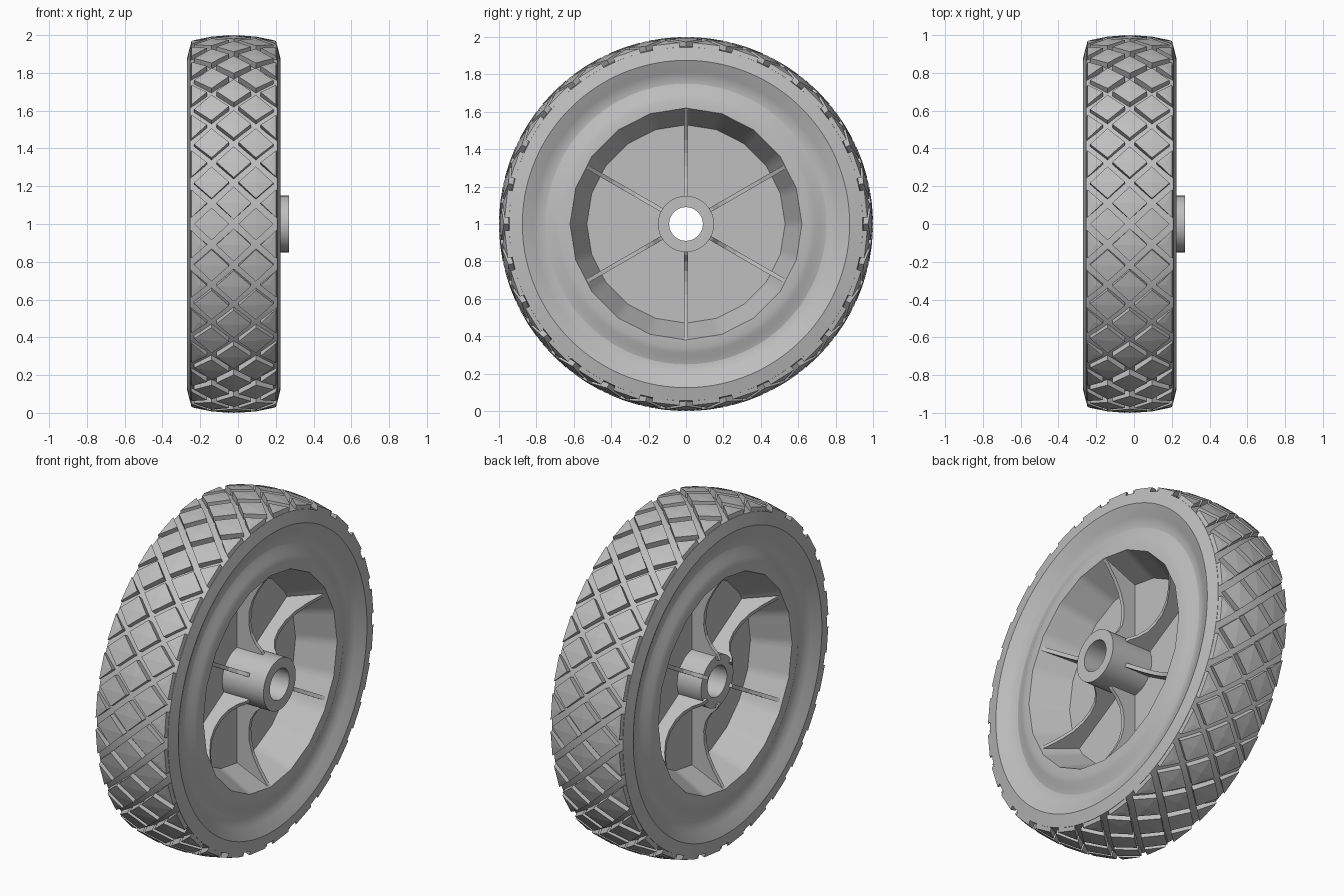
import bpy, bmesh, math
from math import pi, sin, cos
from mathutils import Vector

if "Cube" in bpy.data.objects:
    bpy.data.objects.remove(bpy.data.objects["Cube"], do_unlink=True)

grey = bpy.data.materials.new("plain_grey")
grey.use_nodes = True
grey.diffuse_color = (0.52, 0.52, 0.52, 1)
grey.node_tree.nodes["Principled BSDF"].inputs["Base Color"].default_value = (0.52, 0.52, 0.52, 1)

MID = -0.0225        # middle plane of the tyre along x
COUNT = 28           # tread repeats around the tyre
FACETS = 20          # sides of the opening in the rim


def place(x, r, a):
    """Point at axial offset x, radius r and angle a from the top."""
    return Vector((MID + x, r * sin(a), 1 + r * cos(a)))


def finish(name, bm, smooth=True):
    bmesh.ops.recalc_face_normals(bm, faces=bm.faces)
    mesh = bpy.data.meshes.new(name)
    bm.to_mesh(mesh)
    bm.free()
    mesh.materials.append(grey)
    ob = bpy.data.objects.new(name, mesh)
    bpy.context.collection.objects.link(ob)
    if smooth:
        bpy.ops.object.select_all(action='DESELECT')
        ob.select_set(True)
        bpy.context.view_layer.objects.active = ob
        bpy.ops.object.shade_smooth_by_angle(angle=math.radians(20))
    return ob


def revolve(name, profile, steps, facet_below=0.0):
    """Spin a closed (radius, x) profile; small rings may be flattened to a polygon."""
    bm = bmesh.new()
    rings = []
    for i in range(steps):
        a = 2 * pi * i / steps
        half = pi / FACETS
        chord = cos(half) / cos(a % (2 * half) - half)
        rings.append([bm.verts.new(place(x, r * (chord if r < facet_below else 1), a))
                      for r, x in profile])
    n = len(profile)
    for i in range(steps):
        p, q = rings[i], rings[(i + 1) % steps]
        for j in range(n):
            k = (j + 1) % n
            bm.faces.new((p[j], p[k], q[k], q[j]))
    return finish(name, bm)


# Tyre body, side dishes, rim opening and web in one turned piece
side = [(0.12, 0.025), (0.53, 0.025), (0.62, 0.232), (0.66, 0.23), (0.69, 0.222),
        (0.72, 0.208), (0.75, 0.2), (0.78, 0.203), (0.81, 0.217), (0.84, 0.232),
        (0.875, 0.2475), (0.945, 0.2305), (0.957, 0.12), (0.962, 0.0)]
revolve("tyre_and_web", side + [(r, -x) for r, x in side[-2::-1]], 140, 0.63)

# Hub sleeve, longer on the left
revolve("hub", [(0.09, -0.18), (0.15, -0.18), (0.15, 0.2925), (0.09, 0.2925)], 48)

# Curved spokes on both sides of the web
top = [(0.13, 0.2), (0.165, 0.18), (0.2, 0.142), (0.25, 0.112), (0.31, 0.1), (0.38, 0.103),
       (0.45, 0.122), (0.52, 0.158), (0.575, 0.195), (0.618, 0.226)]
outline = top + [(0.55, 0.0)] + [(r, -x) for r, x in reversed(top)]
for s in range(6):
    a = s * pi / 3
    bm = bmesh.new()
    across = Vector((0, cos(a), -sin(a))) * 0.011
    near, far = ([bm.verts.new(place(x, r, a) + across * d) for r, x in outline] for d in (-1, 1))
    bm.faces.new(near)
    bm.faces.new(far)
    for j in range(len(outline)):
        k = (j + 1) % len(outline)
        bm.faces.new((near[j], near[k], far[k], far[j]))
    finish(f"spoke_{s + 1}", bm, False)

# Diamond tread blocks
PITCH = 2 * pi / COUNT
WIDTH = 0.235        # axial size of one diamond
EDGE = 0.2235        # tread edge
GAP = 0.025          # half groove, measured along an axis


def crown(x):
    return 1.0 - 0.03 * (abs(x) / EDGE) ** 2


def block(bm, points, centre):
    """Raised block over (x, angle) corners, peaked slightly at its centre."""
    low = [bm.verts.new(place(x * (1.03 if abs(x) == EDGE else 1), 0.94, a)) for x, a in points]
    high = [bm.verts.new(place(x, crown(x), a)) for x, a in points]
    peak = bm.verts.new(place(centre[0], crown(centre[0]), centre[1]))
    for j in range(len(points)):
        k = (j + 1) % len(points)
        bm.faces.new((low[j], low[k], high[k], high[j]))
        bm.faces.new((high[j], high[k], peak))
    bm.faces.new(low)


bm = bmesh.new()
hx, ha = WIDTH / 2 - GAP, PITCH / 2 - GAP
for i in range(COUNT):
    on, between = i * PITCH, (i + 0.5) * PITCH
    for x, a in ((0, between), (WIDTH / 2, on), (-WIDTH / 2, on)):
        block(bm, [(x - hx, a), (x, a - ha), (x + hx, a), (x, a + ha)], (x, a))
    # Half diamonds along both shoulders
    for sgn in (1, -1):
        reach = ha * (1 - (WIDTH - EDGE) / hx)
        block(bm, [(sgn * (WIDTH - hx), between), (sgn * EDGE, between - reach),
                   (sgn * EDGE, between + reach)], (sgn * 0.19, between))
finish("tread_blocks", bm, False)
